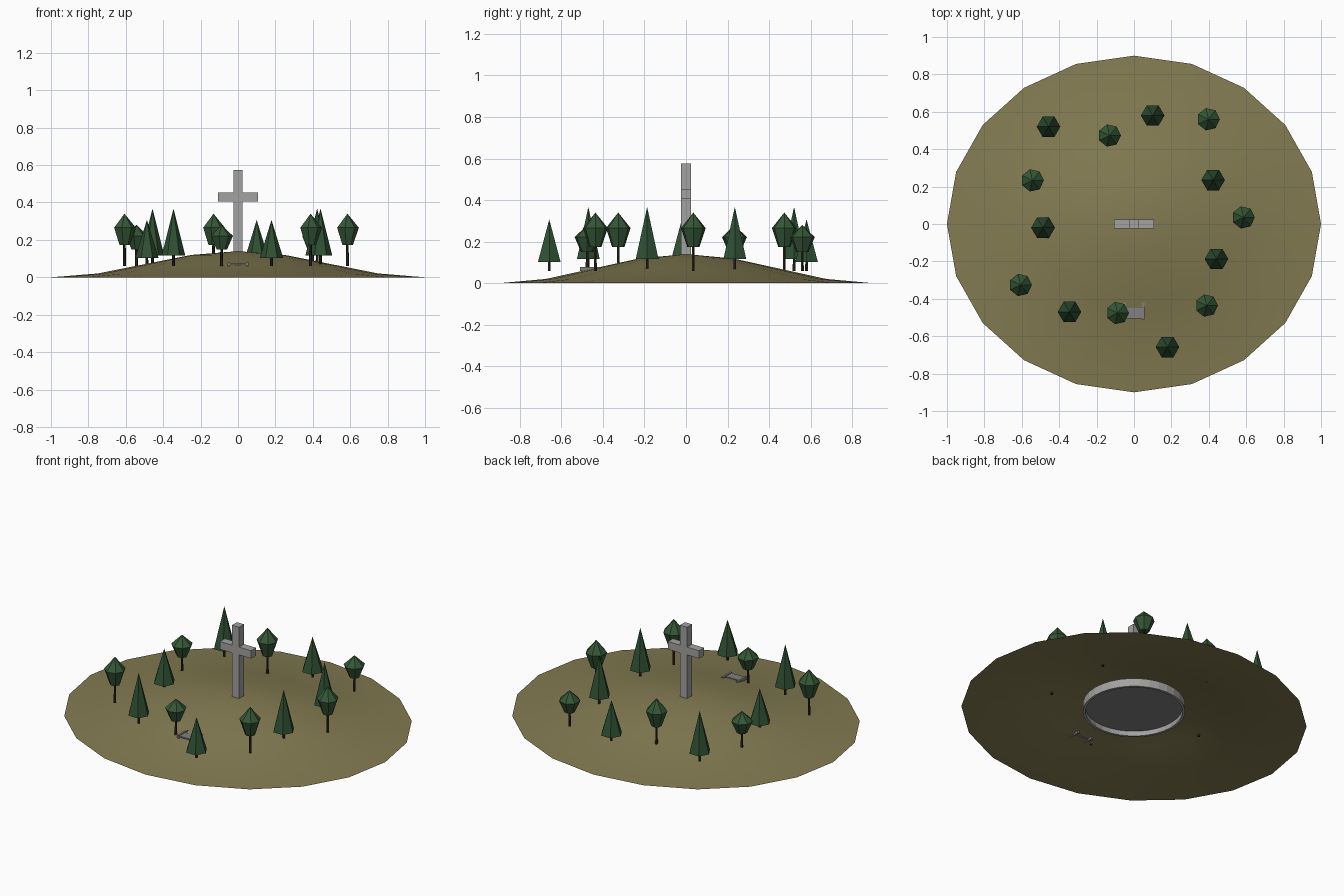
import bpy, bmesh, math

if "Cube" in bpy.data.objects:
    bpy.data.objects.remove(bpy.data.objects["Cube"])


def material(name, rgb):
    m = bpy.data.materials.new(name)
    m.use_nodes = True
    m.diffuse_color = (*rgb, 1)
    bsdf = m.node_tree.nodes["Principled BSDF"]
    bsdf.inputs["Base Color"].default_value = (*rgb, 1)
    bsdf.inputs["Roughness"].default_value = 0.9
    return m


GRASS = material("dry grass", (0.23, 0.20, 0.085))
STONE = material("pale stone", (0.36, 0.36, 0.35))
PAVING = material("grey paving", (0.22, 0.22, 0.22))
PINE = material("pine green", (0.028, 0.08, 0.033))
LEAF = material("leaf green", (0.035, 0.095, 0.037))
BARK = material("dark bark", (0.035, 0.022, 0.014))


def finish(bm, name, mat):
    bmesh.ops.remove_doubles(bm, verts=bm.verts, dist=1e-5)
    bmesh.ops.recalc_face_normals(bm, faces=bm.faces)
    mesh = bpy.data.meshes.new(name)
    bm.to_mesh(mesh)
    bm.free()
    mesh.materials.append(mat)
    ob = bpy.data.objects.new(name, mesh)
    bpy.context.collection.objects.link(ob)
    return ob


def lathe(name, profile, sides, mat, pos=(0, 0), sy=1.0, closed=False):
    """Revolve (radius, z) points about a vertical axis."""
    bm = bmesh.new()
    rings = []
    for r, z in profile:
        if r == 0:
            rings.append([bm.verts.new((pos[0], pos[1], z))] * sides)
        else:
            angles = [2 * math.pi * i / sides for i in range(sides)]
            rings.append([bm.verts.new((pos[0] + r * math.cos(a),
                                        pos[1] + sy * r * math.sin(a), z)) for a in angles])
    pairs = list(zip(rings, rings[1:]))
    if closed:
        pairs.append((rings[-1], rings[0]))
    for a, b in pairs:
        for i in range(sides):
            j = (i + 1) % sides
            bm.faces.new(list(dict.fromkeys((a[i], a[j], b[j], b[i]))))
    return finish(bm, name, mat)


def box(name, lo, hi, mat):
    bm = bmesh.new()
    bmesh.ops.create_cube(bm, size=1)
    for v in bm.verts:
        v.co = [l + (h - l) * (c + 0.5) for l, h, c in zip(lo, hi, v.co)]
    return finish(bm, name, mat)


# Hill: open shell with a cosine slope
HILL_HEIGHT = 0.14
hill = lathe("hill", [(i / 4, HILL_HEIGHT * (1 + math.cos(math.pi * i / 4)) / 2)
                      for i in range(5)], 20, GRASS, sy=0.9)
for p in hill.data.polygons:
    p.use_smooth = True

# Stone ring and floor buried under the hill top
lathe("buried_ring", [(0.27, 0.03), (0.285, 0.03), (0.285, 0.08), (0.27, 0.08)],
      32, STONE, closed=True)
lathe("buried_floor", [(0, 0.06), (0.275, 0.06), (0.275, 0.075), (0, 0.075)], 32, PAVING)

# Cross
W = 0.024
box("cross_post", (-W, -W, 0.12), (W, W, 0.575), STONE)
for side, s in (("left", 1), ("right", -1)):
    xs = sorted((s * W, s * 0.106))
    box(f"cross_arm_{side}", (xs[0], -W, 0.405), (xs[1], W, 0.453), STONE)

# Low bench with two side rails
box("bench_seat", (-0.05, -0.505, 0.066), (0.05, -0.45, 0.074), PAVING)
for side, s in (("left", 1), ("right", -1)):
    box(f"bench_rail_{side}", (s * 0.05 - 0.006, -0.51, 0.06),
        (s * 0.05 + 0.006, -0.42, 0.078), PAVING)

# Trees: positions with an extra height for the tall ones
BASE, TRUNK_R = 0.06, 0.008
TALL = 0.06
pines = [(-0.457, 0.52, TALL), (0.423, 0.235, TALL), (0.441, -0.187, TALL),
         (-0.345, -0.47, TALL), (0.10, 0.58, 0), (-0.487, -0.02, 0), (0.179, -0.658, 0)]
rounds = [(-0.607, -0.326, TALL), (0.585, 0.035, TALL), (-0.131, 0.473, TALL),
          (0.388, -0.436, TALL), (-0.543, 0.233, 0), (0.398, 0.56, 0), (-0.088, -0.476, 0)]


def trunk(name, x, y, top):
    lathe(name, [(0, BASE), (TRUNK_R, BASE), (TRUNK_R * 0.8, top), (0, top)], 6, BARK, (x, y))


for n, (x, y, h) in enumerate(pines, 1):
    foot = 0.102 + h * 0.25
    trunk(f"pine_trunk_{n}", x, y, foot + 0.02)
    lathe(f"pine_foliage_{n}", [(0, foot), (0.063, foot), (0, 0.307 + h)], 6, PINE, (x, y))

for n, (x, y, h) in enumerate(rounds, 1):
    foot = 0.15 + h * 0.4
    crown = 0.28 + h
    trunk(f"round_tree_trunk_{n}", x, y, foot + 0.02)
    lathe(f"round_tree_foliage_{n}",
          [(0, foot), (0.03, foot), (0.061, foot + 0.55 * (crown - foot)), (0, crown)],
          7, LEAF, (x, y))
